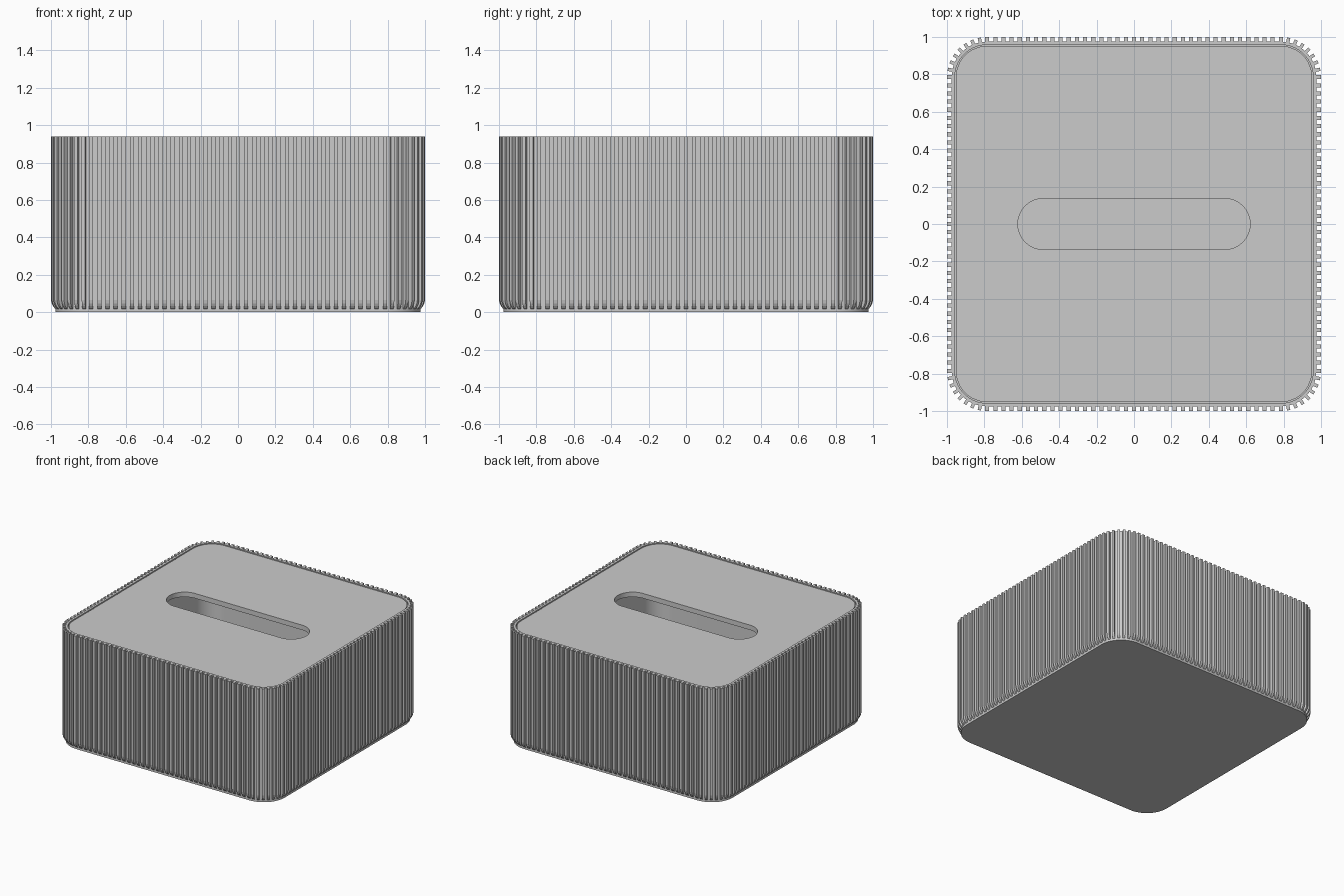
import bpy, bmesh
from math import sin, cos, pi, radians
from mathutils import Vector, Matrix

if "Cube" in bpy.data.objects:
    bpy.data.objects.remove(bpy.data.objects["Cube"])

HEIGHT = 0.94
CORNER = 0.785      # centre of every corner arc
WALL = 0.975        # outer face of the wall, ribs stand proud of it


def outline(cx, cy, r, steps=16):
    """Rounded rectangle: corner arc centres at +-cx, +-cy."""
    pts = []
    for q, (sx, sy) in enumerate(((1, 1), (-1, 1), (-1, -1), (1, -1))):
        for i in range(steps + 1):
            a = (q + i / steps) * pi / 2
            pts.append((sx * cx + r * cos(a), sy * cy + r * sin(a)))
    return pts


def finish(name, bm):
    bmesh.ops.recalc_face_normals(bm, faces=bm.faces)
    me = bpy.data.meshes.new(name)
    bm.to_mesh(me)
    bm.free()
    ob = bpy.data.objects.new(name, me)
    bpy.context.collection.objects.link(ob)
    return ob


def smooth(ob):
    bpy.ops.object.select_all(action='DESELECT')
    ob.select_set(True)
    bpy.context.view_layer.objects.active = ob
    bpy.ops.object.shade_smooth_by_angle(angle=radians(30))


# Hollow box: outer wall, rim, inner wall and floor
bm = bmesh.new()
levels = [(WALL, 0), (WALL, HEIGHT), (0.958, HEIGHT), (0.958, HEIGHT - 0.05),
          (0.945, HEIGHT - 0.05), (0.945, 0.04)]
rings = [[bm.verts.new((x, y, z)) for x, y in outline(CORNER, CORNER, h - CORNER)]
         for h, z in levels]
for a, b in zip(rings, rings[1:]):
    for i in range(len(a)):
        j = (i + 1) % len(a)
        bm.faces.new((a[i], a[j], b[j], b[i]))
bm.faces.new(rings[0])
bm.faces.new(rings[-1])
smooth(finish("box_body", bm))

# Vertical ribs, curving into the wall near the base
profile = [(-0.003, 0.015), (0.006, 0.022), (0.014, 0.032), (0.021, 0.046),
           (0.025, 0.065), (0.025, HEIGHT), (-0.003, HEIGHT)]
bm = bmesh.new()


def add_rib(pos, angle, width):
    m = Matrix.Translation(pos) @ Matrix.Rotation(angle, 4, 'Z')
    sides = [[bm.verts.new(m @ Vector((x, s * width / 2, z))) for x, z in profile]
             for s in (-1, 1)]
    bm.faces.new(sides[0])
    bm.faces.new(sides[1])
    for i in range(len(profile)):
        j = (i + 1) % len(profile)
        bm.faces.new((sides[0][i], sides[0][j], sides[1][j], sides[1][i]))


STRAIGHT, ARC = 36, 8
for side in range(4):
    turn = Matrix.Rotation(side * pi / 2, 4, 'Z')
    for i in range(STRAIGHT + 1):
        y = CORNER * (2 * i / STRAIGHT - 1)
        add_rib(turn @ Vector((WALL, y, 0)), side * pi / 2, 0.022)
    for i in range(1, ARC):
        a = i / ARC * pi / 2
        r = WALL - CORNER
        p = Vector((CORNER + r * cos(a), CORNER + r * sin(a), 0))
        add_rib(turn @ p, side * pi / 2 + a, 0.018)
finish("ribs", bm)

# Lid panel with a rounded slot
cu = bpy.data.curves.new("lid", 'CURVE')
cu.dimensions = '2D'
cu.fill_mode = 'BOTH'
cu.extrude = 0.02
for pts in (outline(CORNER, CORNER, 0.952 - CORNER), outline(0.485, 0, 0.136)):
    sp = cu.splines.new('POLY')
    sp.points.add(len(pts) - 1)
    for p, (x, y) in zip(sp.points, pts):
        p.co = (x, y, 0, 1)
    sp.use_cyclic_u = True
lid = bpy.data.objects.new("lid", cu)
lid.location.z = HEIGHT - 0.025
bpy.context.collection.objects.link(lid)
bpy.ops.object.select_all(action='DESELECT')
lid.select_set(True)
bpy.context.view_layer.objects.active = lid
bpy.ops.object.convert(target='MESH')
smooth(bpy.context.view_layer.objects.active)
